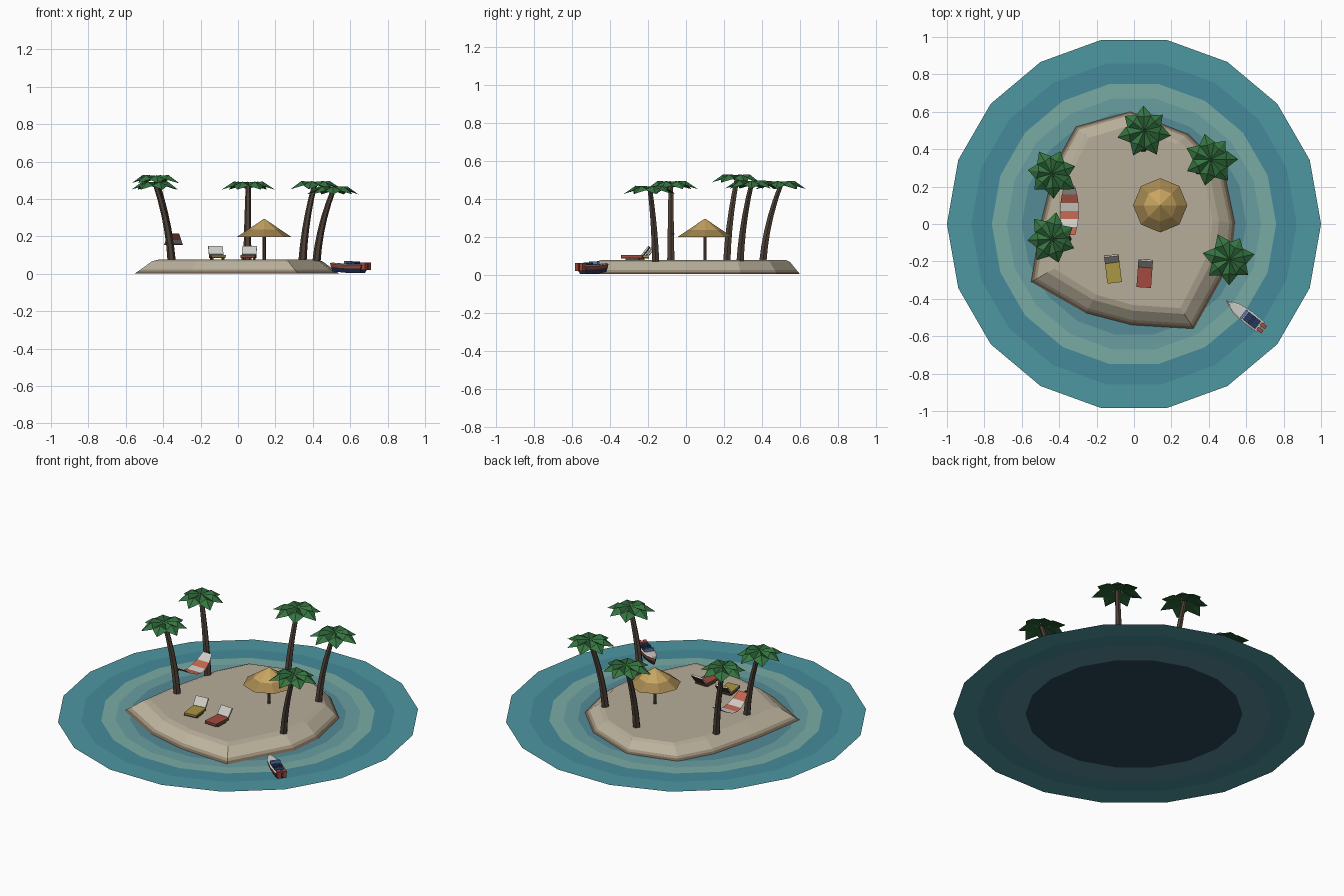
import bpy, math, random
from mathutils import Vector, Matrix

if "Cube" in bpy.data.objects:
    bpy.data.objects.remove(bpy.data.objects["Cube"])
random.seed(4)
TAU = 2 * math.pi
mats = {}

def mat(name, r, g, b):
    m = bpy.data.materials.new(name)
    m.diffuse_color = (r, g, b, 1)
    m.use_nodes = True
    m.node_tree.nodes["Principled BSDF"].inputs["Base Color"].default_value = m.diffuse_color
    mats[name] = m

mat("sea", .075, .31, .355); mat("sea_inner", .06, .26, .32)
mat("shallows", .19, .41, .37); mat("shallows_inner", .14, .345, .35)
mat("shore_water", .09, .26, .31); mat("deep", .025, .06, .10)
mat("sand", .47, .415, .315); mat("slope_sand", .52, .465, .35)
mat("damp_sand", .34, .28, .20); mat("wet_sand", .17, .12, .08)
mat("bark", .075, .052, .037)
mat("leaf", .036, .175, .052); mat("dark_leaf", .022, .11, .034)
mat("straw", .58, .38, .12); mat("dark_straw", .36, .235, .08)
mat("white", .62, .61, .57); mat("stripe_white", .62, .60, .56)
mat("red", .36, .07, .05); mat("stripe_red", .52, .13, .08)
mat("yellow", .40, .31, .055); mat("navy", .02, .04, .11)
mat("glass", .12, .22, .46); mat("dark_frame", .10, .06, .04)

def mesh(name, verts, faces, colours, ids=None, xf=None):
    me = bpy.data.meshes.new(name)
    me.from_pydata([tuple(v) for v in verts], [], faces)
    for c in colours:
        me.materials.append(mats[c])
    if ids:
        for p, i in zip(me.polygons, ids):
            p.material_index = i
    if xf:
        me.transform(xf)
    ob = bpy.data.objects.new(name, me)
    bpy.context.collection.objects.link(ob)
    return ob

def loft(name, rings, colours, band_ids=None, bottom=False, top=True, xf=None):
    """Join equal-length rings of points; band_ids colours each band, then the caps."""
    n = len(rings[0])
    verts = [p for r in rings for p in r]
    faces, ids = [], []
    band_ids = band_ids or [0] * (len(rings) + 1)
    for k in range(len(rings) - 1):
        for i in range(n):
            j = (i + 1) % n
            faces.append((k*n + i, k*n + j, k*n + n + j, k*n + n + i))
            ids.append(band_ids[k])
    if top:
        faces.append(tuple(range(len(verts) - n, len(verts)))); ids.append(band_ids[-2])
    if bottom:
        faces.append(tuple(reversed(range(n)))); ids.append(band_ids[-1])
    return mesh(name, verts, faces, colours, ids, xf)

def circle(r, z, n, c=(0, 0)):
    return [(c[0] + r*math.cos(TAU*i/n), c[1] + r*math.sin(TAU*i/n), z) for i in range(n)]

def box(name, size, loc, colour, xf=None, tilt=0):
    x, y, z = (s / 2 for s in size)
    m = Matrix.Translation(loc) @ Matrix.Rotation(tilt, 4, 'X')
    rings = [[(-x, -y, h), (x, -y, h), (x, y, h), (-x, y, h)] for h in (-z, z)]
    return loft(name, rings, [colour], bottom=True, xf=(xf or Matrix()) @ m)

# Water: flat disc, paler ring of shallows, darker towards the shore
loft("water", [circle(r, 0, 18) for r in (1, .87, .76, .68, .60, .47)],
     ["sea", "sea_inner", "shallows", "shallows_inner", "shore_water", "deep"],
     [0, 1, 2, 3, 4, 5, 5])

# Underside of the water: dark
loft("water_underside", [circle(r, -.001, 18)[::-1] for r in (.76, .6)],
     ["shore_water", "deep"], [0, 1, 1])

# Island: irregular outline lifted to a flat top
outline = [(-.55, -.31), (-.26, -.475), (-.01, -.54), (.32, -.56), (.52, -.2), (.54, 0),
           (.48, .29), (.29, .48), (-.02, .6), (-.31, .52), (-.42, .32), (-.5, 0)]
def shore(t, z):
    return [(x*(1 - .2*t), y*(1 - .14*t) + .02*t, z) for x, y in outline]
loft("island", [shore(0, .003), shore(.14, .013), shore(.28, .024), shore(.8, .066),
                shore(1.12, .076)],
     ["wet_sand", "damp_sand", "slope_sand", "sand"], [0, 1, 2, 3, 3, 3])

# Palms: curved tapering trunk and a crown of seven folded leaves
def palm(name, base, top, turn):
    b, t = Vector(base), Vector(top)
    rings = []
    for k in range(6):
        s = k / 5
        xy = b.xy.lerp(t.xy, .35*s + .65*s*s)
        rings.append(circle(.022 - .008*s, b.z + (t.z - b.z)*s, 6, xy))
    loft(name + "_trunk", rings, ["bark"])
    verts, faces, ids = [], [], []
    for i in range(7):
        R = Matrix.Translation(t) @ Matrix.Rotation(turn + TAU*i/7, 4, 'Z')
        L = random.uniform(.125, .15)
        leaf = [(0, 0, .014), (.55*L, 0, .018), (L, 0, -.025),
                (.03, .014, .006), (.6*L, .044, -.004),
                (.03, -.014, .006), (.6*L, -.044, -.004),
                (.5*L, 0, -.004)]
        o = len(verts)
        verts += [R @ Vector(p) for p in leaf]
        faces += [tuple(o + q for q in f) for f in
                  [(0, 1, 4, 3), (1, 2, 4), (0, 5, 6, 1), (1, 6, 2),
                   (0, 3, 4, 7), (7, 4, 2), (0, 7, 6, 5), (7, 2, 6)]]
        ids += [1, 0, 0, 0, 1, 1, 1, 1]
    mesh(name + "_leaves", verts, faces, ["leaf", "dark_leaf"], ids)

palms = [((-.355, .215), (-.44, .27, .51)), ((-.355, -.08), (-.44, -.08, .475)),
         ((.05, .405), (.055, .5, .475)), ((.345, .285), (.41, .345, .478)),
         ((.42, -.16), (.51, -.19, .45))]
for i, (b, t) in enumerate(palms):
    palm("palm_%d" % (i + 1), (*b, .07), t, .3 + i * 1.1)

# Straw parasol
P = (.14, .1)
loft("parasol_post", [circle(.010, .07, 6, P), circle(.010, .28, 6, P)], ["bark"])
loft("parasol_roof", [circle(.10, .205, 8, P), circle(.145, .198, 8, P),
                      circle(.088, .236, 8, P), circle(.002, .294, 8, P)],
     ["dark_straw", "straw", "bark"], [2, 0, 1, 1, 2], bottom=True)

# Sun loungers
def lounger(name, loc, turn, colour):
    xf = Matrix.Translation((*loc, .076)) @ Matrix.Rotation(turn, 4, 'Z')
    box(name + "_frame", (.076, .115, .008), (0, -.012, .014), "dark_frame", xf)
    box(name + "_cushion", (.078, .112, .008), (0, -.014, .022), colour, xf)
    box(name + "_backrest", (.078, .056, .008), (0, .058, .049), "white", xf, math.radians(52))
    box(name + "_backrest_rear", (.076, .054, .003), (0, .063, .046), "dark_frame", xf,
        math.radians(52))
    for x in (-.030, .030):
        box(name + "_runner", (.008, .07, .012), (x, -.012, .005), "dark_frame", xf)

lounger("yellow_lounger", (-.112, -.245), .12, "yellow")
lounger("red_lounger", (.057, -.270), -.07, "red")

# Striped hammock: a thin sheet slung between the two left palms
N, A, B = 6, Vector((-.345, -.06, .215)), Vector((-.345, .20, .215))
verts, faces, ids = [], [], []
for k in range(N + 1):
    s = k / N
    bow = 4 * s * (1 - s)
    c = A.lerp(B, s) - Vector((0, 0, .06 * bow))
    w = Vector((.030 + .020 * bow, 0, 0))
    verts += [c - w, c + w]
for k in range(N):
    faces.append((2*k, 2*k + 1, 2*k + 3, 2*k + 2))
    ids.append(k % 2)
mesh("hammock", verts, faces, ["stripe_red", "stripe_white"], ids)
for y0, y1 in ((-.082, -.06), (.20, .222)):
    box("hammock_rope", (.006, y1 - y0, .006), (-.35, (y0 + y1)/2, .213), "bark")

# Motor boat, modelled along +x (bow) then turned into place
boat = Matrix.Translation((.595, -.488, 0)) @ Matrix.Rotation(math.atan2(.155, -.2), 4, 'Z')
half = [(-.105, .034), (-.02, .038), (.06, .030), (.105, .013)]
plan = [(x, -y) for x, y in half] + [(.130, 0)] + [(x, y) for x, y in reversed(half)]
def hull(sx, sy, z):
    return [(x*sx, y*sy, z + max(0, x)*.08) for x, y in plan]
loft("boat_hull", [hull(.86, .55, .004), hull(.96, .92, .028), hull(1, 1, .046), hull(.9, .78, .050)],
     ["red", "white", "navy"], [2, 0, 1, 1, 2], bottom=True, xf=boat)
box("boat_cockpit", (.085, .054, .008), (-.045, 0, .050), "navy", boat)
box("boat_windscreen", (.014, .056, .020), (.008, 0, .059), "glass", boat)
for y in (-.015, .015):
    box("boat_seat", (.018, .020, .014), (-.045, y, .058), "navy", boat)
    box("boat_motor", (.034, .020, .040), (-.110, y, .040), "red", boat)
